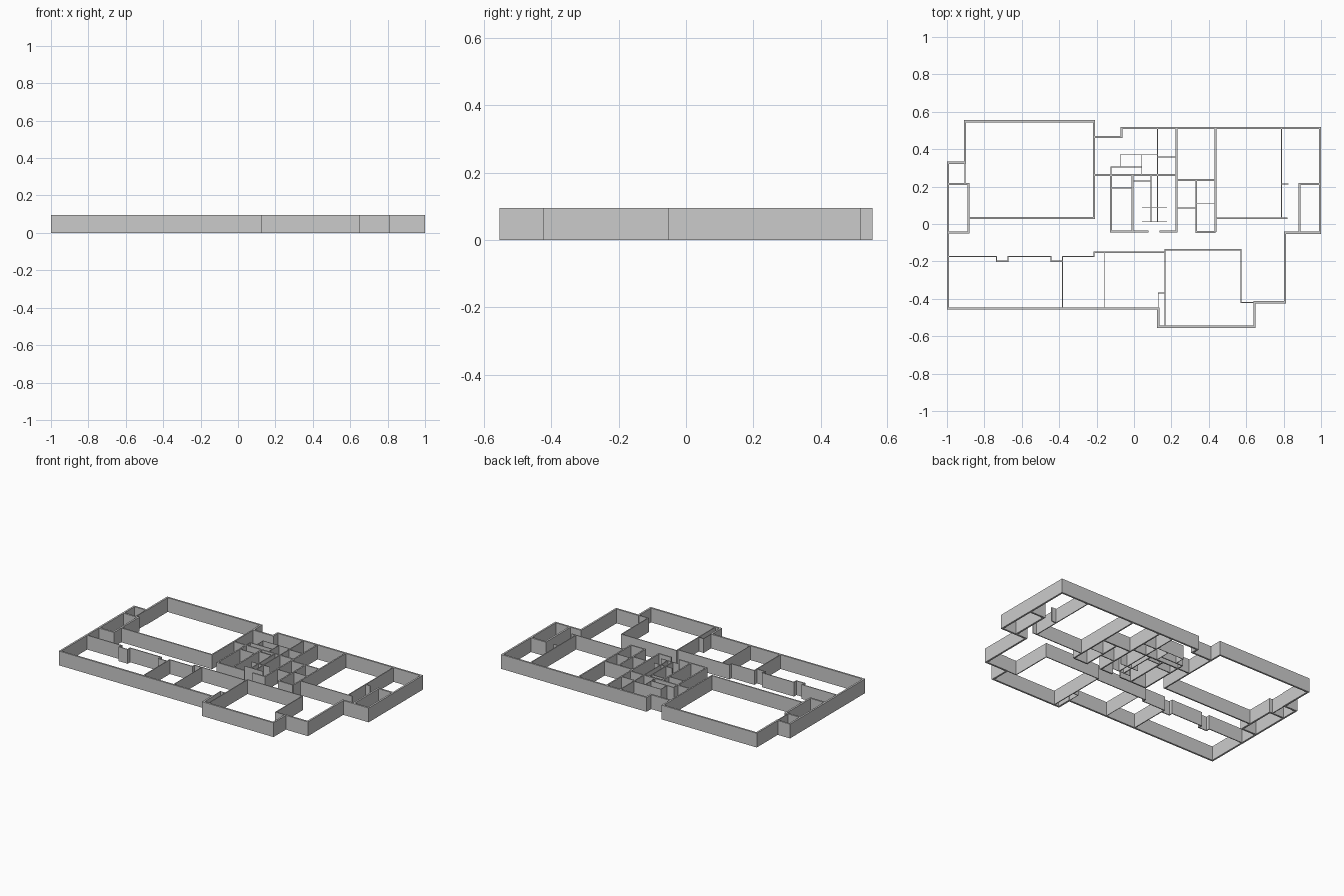
import bpy, bmesh
from mathutils import Vector

if "Cube" in bpy.data.objects:
    bpy.data.objects.remove(bpy.data.objects["Cube"])

HEIGHT = 0.095
THICK, MED, THIN, FINE = 0.012, 0.009, 0.006, 0.003


def wall(name, points, t, closed=False):
    """Mitred wall following a plan polyline, extruded to full height."""
    p = [Vector(q) for q in points]
    n = len(p)
    count = n if closed else n - 1
    normals = []
    for i in range(count):
        d = (p[(i + 1) % n] - p[i]).normalized()
        normals.append(Vector((-d.y, d.x)))
    bm = bmesh.new()
    rings = []
    for i in range(n):
        a = normals[i - 1] if (closed or i > 0) else normals[0]
        b = normals[i] if i < count else normals[-1]
        off = (a + b) / (1 + a.dot(b)) * t / 2
        l, r = p[i] + off, p[i] - off
        rings.append([bm.verts.new((*v, z)) for v, z in
                      ((l, 0), (r, 0), (r, HEIGHT), (l, HEIGHT))])
    for i in range(count):
        a, b = rings[i], rings[(i + 1) % n]
        for k in range(4):
            m = (k + 1) % 4
            bm.faces.new((a[k], a[m], b[m], b[k]))
    if not closed:
        bm.faces.new(rings[0])
        bm.faces.new(rings[-1][::-1])
    bmesh.ops.recalc_face_normals(bm, faces=bm.faces)
    me = bpy.data.meshes.new(name)
    bm.to_mesh(me)
    bm.free()
    ob = bpy.data.objects.new(name, me)
    bpy.context.collection.objects.link(ob)


# Outer shell
wall("outer_wall", [
    (-.904, .549), (-.214, .549), (-.214, .465), (-.067, .465), (-.067, .513),
    (.994, .513), (.994, -.047), (.807, -.047), (.807, -.419), (.644, -.419),
    (.644, -.549), (.129, -.549), (.129, -.452), (-.994, -.452),
    (-.994, .328), (-.904, .328)], THICK, True)

# Side alcoves on both ends
wall("left_alcove_wall", [(-.994, .214), (-.885, .214), (-.885, -.045), (-.994, -.045)], THICK)
wall("right_alcove_wall", [(.994, .214), (.885, .214), (.885, -.047)], THICK)

# Large back-left room
wall("hall_wall", [(-.214, .465), (-.214, .032), (-.885, .032)], MED)
wall("closet_wall", [(-.904, .328), (-.904, .214)], THIN)

# Central core
wall("core_back_wall", [(-.214, .262), (.227, .262)], MED)
wall("core_left_wall", [(-.123, .262), (-.123, -.04), (.078, -.04)], MED)
wall("core_right_wall", [(.227, .513), (.227, -.04), (.136, -.04)], MED)
wall("core_left_divider", [(-.008, .262), (-.008, -.04)], MED)
wall("core_cross_wall", [(-.123, .193), (-.008, .193)], THIN)
wall("shaft_top_wall", [(-.008, .23), (.09, .23)], THIN)
wall("shaft_left_wall", [(.09, .262), (.09, .01)], THIN)
wall("shaft_right_wall", [(.126, .513), (.126, .01)], THIN)
for i, y in enumerate((.086, .011)):
    wall(f"shaft_rung_{i}", [(.042, y), (.176, y)], FINE)

# Stepped cupboards behind the core
wall("cupboard_wall", [(-.123, .262), (-.123, .305), (.042, .305)], THIN)
wall("cupboard_back", [(-.074, .305), (-.074, .37), (.126, .37)], FINE)
wall("cupboard_divider", [(.042, .37), (.042, .262)], FINE)
wall("cupboard_shelf", [(.126, .358), (.227, .358)], THIN)

# Small rooms right of the core
wall("bath_back_wall", [(.227, .235), (.436, .235)], MED)
wall("bath_divider", [(.332, .235), (.332, -.043), (.436, -.043)], MED)
wall("bath_right_wall", [(.436, .513), (.436, -.043)], MED)
wall("bath_left_partition", [(.227, .086), (.332, .086)], THIN)
wall("bath_right_partition", [(.332, .11), (.436, .11)], FINE)

# Back-right room
wall("bedroom_front_wall", [(.436, .031), (.82, .031)], THIN)
wall("bedroom_side_wall", [(.789, .513), (.789, .031)], THIN)
wall("bedroom_stub", [(.786, .214), (.826, .214)], THIN)

# Front rooms, with two notches along the corridor
wall("corridor_wall", [
    (-.994, -.173), (-.735, -.173), (-.735, -.199), (-.674, -.199), (-.674, -.173),
    (-.444, -.173), (-.444, -.199), (-.382, -.199), (-.382, -.173),
    (-.214, -.173), (-.214, -.151), (.166, -.151)], THIN)
wall("front_divider_left", [(-.382, -.173), (-.382, -.452)], THIN)
wall("front_divider_right", [(-.16, -.151), (-.16, -.452)], FINE)
wall("front_room_wall", [(.166, -.549), (.166, -.138), (.572, -.138),
                         (.572, -.419), (.644, -.419)], THIN)
wall("front_niche_wall", [(.129, -.452), (.129, -.369), (.166, -.369)], FINE)
